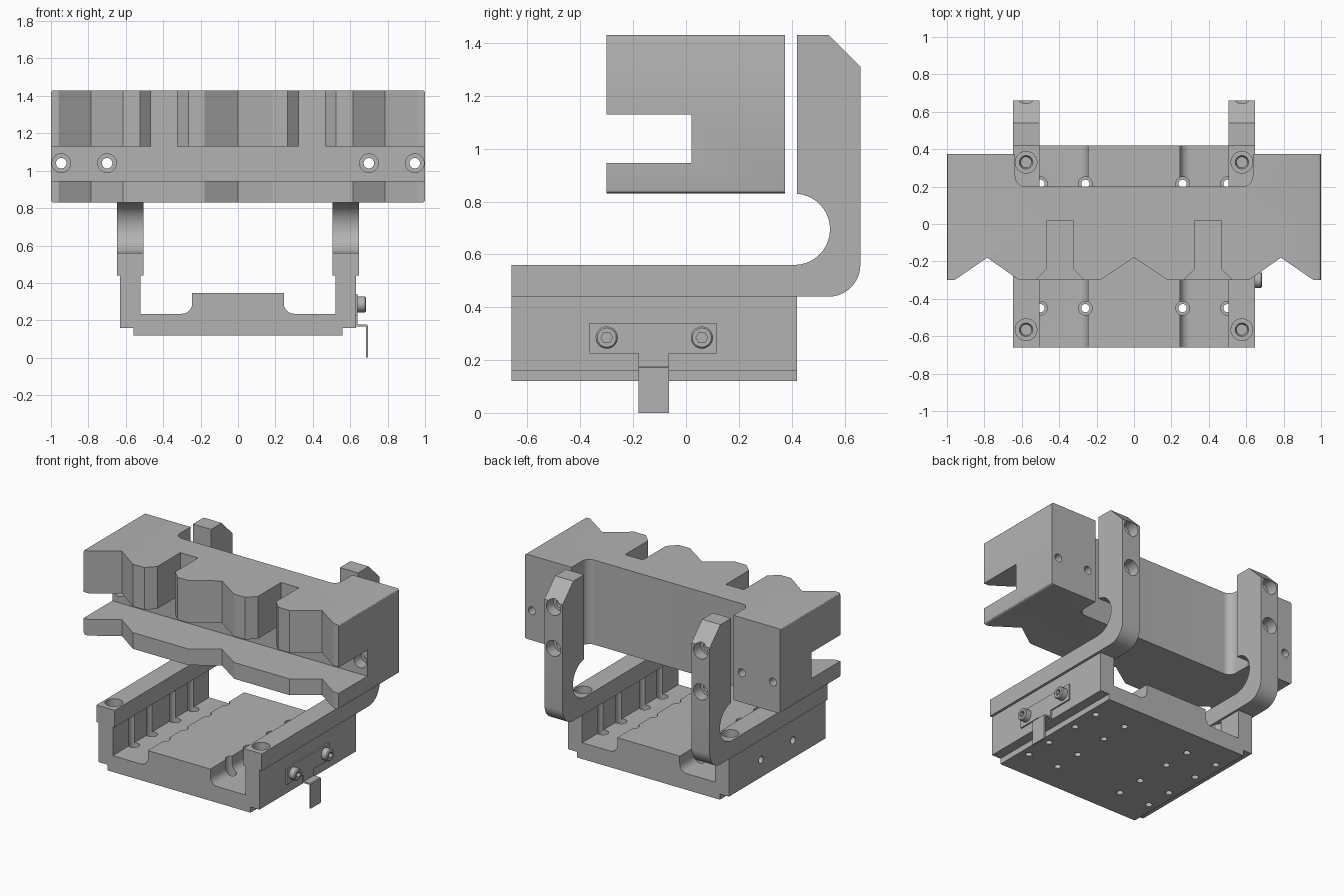
import bpy, bmesh
from math import sin, cos, radians, tau
from mathutils import Vector

if "Cube" in bpy.data.objects:
    bpy.data.objects.remove(bpy.data.objects["Cube"])

GREY = (0.45, 0.45, 0.45, 1)
metal = bpy.data.materials.new("machined grey")
metal.use_nodes = True
metal.diffuse_color = GREY
metal.node_tree.nodes["Principled BSDF"].inputs["Base Color"].default_value = GREY


def place(axis, a, b, t):
    """Map profile coordinates (a, b) and depth t along an axis."""
    return {"X": (t, a, b), "Y": (a, t, b), "Z": (a, b, t)}[axis]


def finish(name, bm):
    bmesh.ops.recalc_face_normals(bm, faces=bm.faces)
    mesh = bpy.data.meshes.new(name)
    bm.to_mesh(mesh)
    bm.free()
    mesh.materials.append(metal)
    obj = bpy.data.objects.new(name, mesh)
    bpy.context.collection.objects.link(obj)
    return obj


def prism(name, points, axis, start, end):
    bm = bmesh.new()
    rings = [[bm.verts.new(place(axis, a, b, t)) for a, b in points] for t in (start, end)]
    bm.faces.new(rings[0])
    bm.faces.new(rings[1])
    n = len(points)
    for i in range(n):
        j = (i + 1) % n
        bm.faces.new((rings[0][i], rings[0][j], rings[1][j], rings[1][i]))
    return finish(name, bm)


def lathe(name, axis, a, b, steps, sides=32):
    """Stepped round solid: steps are (radius, position along axis)."""
    bm = bmesh.new()
    rings = [[bm.verts.new(place(axis, a + r * cos(tau * i / sides), b + r * sin(tau * i / sides), t))
              for i in range(sides)] for r, t in steps]
    for low, high in zip(rings, rings[1:]):
        for i in range(sides):
            j = (i + 1) % sides
            bm.faces.new((low[i], low[j], high[j], high[i]))
    bm.faces.new(rings[0])
    bm.faces.new(rings[-1])
    return finish(name, bm)


def cut(obj, cutter):
    mod = obj.modifiers.new("cut", "BOOLEAN")
    mod.operation, mod.solver, mod.object = "DIFFERENCE", "EXACT", cutter
    graph = bpy.context.evaluated_depsgraph_get()
    mesh = bpy.data.meshes.new_from_object(obj.evaluated_get(graph))
    obj.modifiers.clear()
    obj.data = mesh
    bpy.data.objects.remove(cutter)


def arc(cx, cy, r, a0, a1, n=10):
    angles = [radians(a0 + (a1 - a0) * i / n) for i in range(n + 1)]
    return [(cx + r * cos(a), cy + r * sin(a)) for a in angles]


def mirrored(half):
    return half + [(-x, y) for x, y in reversed(half) if x > 0]


def rect(a0, a1, b0, b1):
    return [(a0, b0), (a1, b0), (a1, b1), (a0, b1)]


# Base: channel with a raised centre pad
base_half = [(.56, .12), (.56, .16), (.63, .16), (.63, .44), (.52, .44), (.52, .235)]
base_half += arc(.30, .29, .055, 270, 180) + [(.245, .345)]
base = prism("base_channel", mirrored(base_half), "Y", -.66, .42)
for side in (-1, 1):
    # counterbored mounting holes that leave grooves in the walls and pad
    for x in (.26, .5):
        for y in (-.45, -.25, .01, .215):
            cut(base, lathe("cutter", "Z", side * x, y,
                            [(.022, .05), (.022, .2), (.037, .2), (.037, .5)], 24))
# side holes in the wall without the bracket
for y in (-.30, .06):
    cut(base, lathe("cutter", "X", y, .285, [(.025, -.7), (.025, -.56)], 24))

# Jaw block: V notches in front, wide relief at the back
jaw_half = [(0, -.18), (.18, -.30), (.615, -.30), (.785, -.18), (.96, -.30), (1, -.30),
            (1, .375), (.635, .375)] + arc(.58, .255, .055, 0, -90)
jaw = prism("jaw_block", mirrored(jaw_half), "Z", .83, 1.43)
bm = bmesh.new()
bm.from_mesh(jaw.data)
rim = [e for e in bm.edges if all(abs(v.co.x) > .99 for v in e.verts)
       and abs(e.verts[0].co.z - e.verts[1].co.z) < .01]
bmesh.ops.bevel(bm, geom=rim, offset=.014, segments=3, profile=.5, affect="EDGES")
bm.to_mesh(jaw.data)
bm.free()
cut(jaw, prism("cutter", rect(-.6, .02, .945, 1.13), "X", -1.2, 1.2))
for side in (-1, 1):
    slot = [(.325, .018), (.325, -.24), (.225, -.34), (.565, -.34), (.465, -.24), (.465, .018)]
    cut(jaw, prism("cutter", [(side * x, y) for x, y in slot], "Z", 1.04, 1.6))
    for x in (.7, .945):
        cut(jaw, lathe("cutter", "Y", side * x, 1.04,
                       [(.05, -.1), (.05, .1), (.028, .1), (.028, .5)]))

# Arms: J-shaped bars joining base and jaw
arm_profile = [(-.66, .44)] + arc(.54, .56, .12, -90, 0) + [(.66, 1.31), (.54, 1.43), (.42, 1.43)]
arm_profile += arc(.41, .695, .135, 86, -90, 20) + [(-.66, .56)]
arms = []
for side, label in ((1, "left"), (-1, "right")):
    arm = prism(label + "_arm", arm_profile, "X", side * .505, side * .648)
    for y in (-.565, .33):
        cut(arm, lathe("cutter", "Z", side * .577, y,
                       [(.028, .4), (.028, .48), (.036, .5), (.058, .5), (.058, .6)]))
    for z in (.98, 1.27):
        cut(arm, lathe("cutter", "Y", side * .577, z,
                       [(.034, .3), (.034, .58), (.056, .58), (.056, .8)]))
    arms.append(arm)

# Stop bracket: T-shaped plate with a stepped tab
tee = [(-.365, .34), (-.365, .225), (-.18, .225), (-.18, .168), (-.065, .168),
       (-.065, .225), (.115, .225), (.115, .34)]
plate = prism("bracket_plate", tee, "X", .63, .64)
step = [(.64, .168), (.685, .168), (.685, 0), (.695, 0), (.695, .172), (.689, .178), (.64, .178)]
tab = prism("bracket_tab", step, "Y", -.18, -.065)

# Socket screws holding the bracket
screws = []
for y in (-.30, .06):
    screw = lathe("bracket_screw", "X", y, .285, [(.042, .638), (.042, .678), (.036, .685)])
    cut(screw, lathe("cutter", "X", y, .285, [(.022, .662), (.022, .7)], 6))
    screws.append(screw)

bpy.ops.object.select_all(action="DESELECT")
parts = [base, jaw, plate, tab] + arms + screws
for obj in parts:
    obj.select_set(True)
bpy.context.view_layer.objects.active = base
bpy.ops.object.shade_smooth_by_angle(angle=radians(30))
